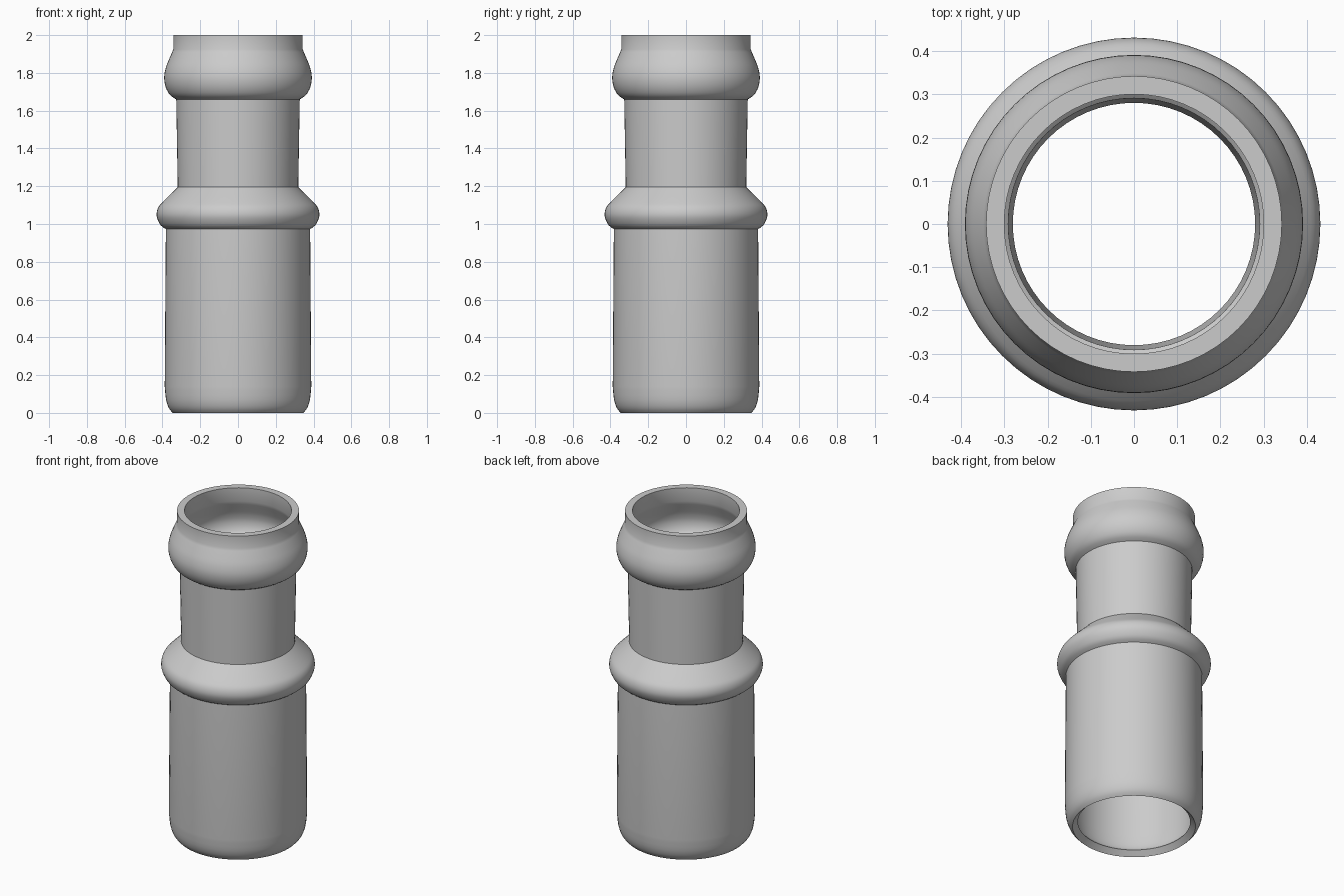
import bpy, bmesh, math

if "Cube" in bpy.data.objects:
    bpy.data.objects.remove(bpy.data.objects["Cube"])

SEGMENTS = 64

# Outer profile (radius, height) in sections; corners between sections are sharp
SECTIONS = [
    [(0.345, 0.0), (0.366, 0.025), (0.381, 0.07), (0.388, 0.14)],       # rounded foot
    [(0.388, 0.14), (0.382, 0.973)],                                     # wide sleeve
    [(0.382, 0.973), (0.408, 0.992), (0.426, 1.025), (0.431, 1.055),
     (0.422, 1.088), (0.396, 1.119), (0.319, 1.195)],                    # middle bead
    [(0.319, 1.195), (0.327, 1.66)],                                     # narrow sleeve
    [(0.327, 1.66), (0.36, 1.683), (0.383, 1.725), (0.391, 1.775),
     (0.383, 1.825), (0.366, 1.87), (0.342, 1.925)],                     # top bulge
    [(0.342, 1.925), (0.342, 2.0)],                                      # top collar
]


def catmull(points, steps=3):
    """Smooth a section through its points."""
    if len(points) == 2:
        return points
    ext = [points[0]] + points + [points[-1]]
    out = []
    for i in range(1, len(ext) - 2):
        a, b, c, d = ext[i - 1:i + 3]
        for s in range(steps):
            t = s / steps
            out.append(tuple(0.5 * (2 * q + (r - p) * t
                                    + (2 * p - 5 * q + 4 * r - w) * t * t
                                    + (3 * q - p - 3 * r + w) * t ** 3)
                             for p, q, r, w in zip(a, b, c, d)))
    return out + [points[-1]]


profile = []
for section in SECTIONS:
    pts = catmull(section)
    profile += pts[1:] if profile else pts

# Revolve the profile into an outer skin
bm = bmesh.new()
rings = []
for r, z in profile:
    rings.append([bm.verts.new((r * math.cos(2 * math.pi * k / SEGMENTS),
                                r * math.sin(2 * math.pi * k / SEGMENTS), z))
                  for k in range(SEGMENTS)])
for lo, hi in zip(rings, rings[1:]):
    for k in range(SEGMENTS):
        n = (k + 1) % SEGMENTS
        bm.faces.new((lo[k], lo[n], hi[n], hi[k]))
mesh = bpy.data.meshes.new("pipe_coupling")
bm.to_mesh(mesh)
bm.free()
pipe = bpy.data.objects.new("pipe_coupling", mesh)
bpy.context.collection.objects.link(pipe)

# Wall thickness, grown inwards
bpy.context.view_layer.objects.active = pipe
pipe.select_set(True)
wall = pipe.modifiers.new("wall", 'SOLIDIFY')
wall.thickness = 0.042
wall.offset = -1
bpy.ops.object.modifier_apply(modifier=wall.name)
bpy.ops.object.shade_smooth_by_angle(angle=math.radians(25))
